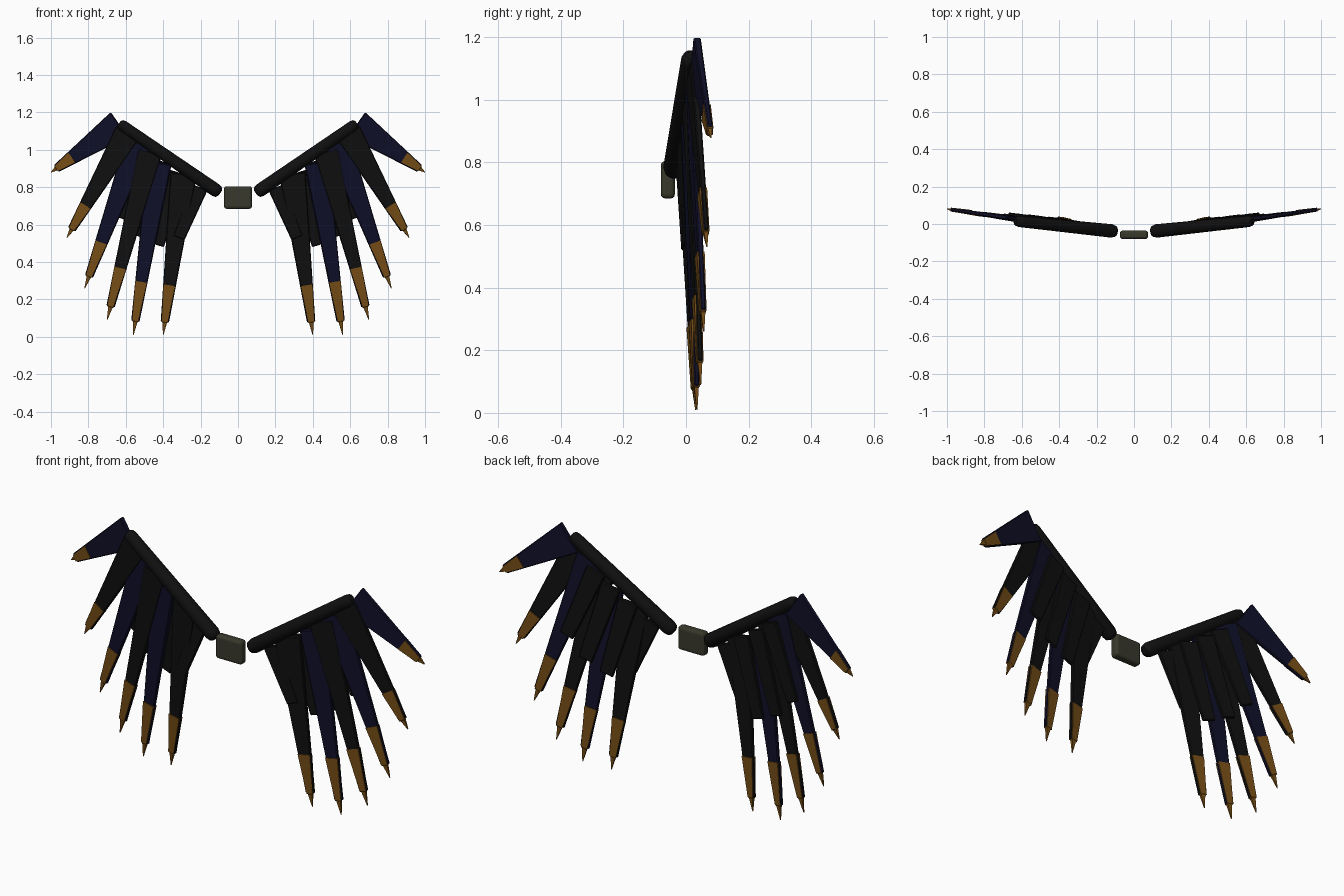
import bpy, bmesh
from mathutils import Vector

cube = bpy.data.objects.get("Cube")
if cube:
    bpy.data.objects.remove(cube, do_unlink=True)


def material(name, rgb):
    m = bpy.data.materials.new(name)
    m.use_nodes = True
    m.diffuse_color = (*rgb, 1)
    m.node_tree.nodes["Principled BSDF"].inputs["Base Color"].default_value = (*rgb, 1)
    return m


BLACK = material("black", (0.005, 0.005, 0.005))
BLUE = material("midnight blue", (0.005, 0.005, 0.022))
GOLD = material("dark gold", (0.18, 0.075, 0.008))
OLIVE = material("olive grey", (0.04, 0.04, 0.025))


def finish(bm, name, mat, bevel=0, segments=1):
    bmesh.ops.recalc_face_normals(bm, faces=bm.faces)
    me = bpy.data.meshes.new(name)
    bm.to_mesh(me)
    bm.free()
    me.materials.append(mat)
    ob = bpy.data.objects.new(name, me)
    bpy.context.collection.objects.link(ob)
    if bevel:
        b = ob.modifiers.new("bevel", "BEVEL")
        b.width, b.segments = bevel, segments
    return ob


def blade(name, root, tip, sections, mat, bevel=0):
    """Loft rectangular (fraction, width, thickness) sections from root to tip."""
    root, tip = Vector(root), Vector(tip)
    axis = tip - root
    side = axis.cross(Vector((-0.12, 1, 0))).normalized()
    normal = side.cross(axis).normalized()
    bm = bmesh.new()
    rings = []
    for f, w, t in sections:
        c = root + axis * f
        rings.append([bm.verts.new(c + side * (w / 2 * a) + normal * (t / 2 * b))
                      for a, b in ((-1, -1), (1, -1), (1, 1), (-1, 1))])
    for p, q in zip(rings, rings[1:]):
        for i in range(4):
            j = (i + 1) % 4
            bm.faces.new((p[i], p[j], q[j], q[i]))
    bm.faces.new(rings[0])
    bm.faces.new(rings[-1])
    return finish(bm, name, mat, bevel)


def rod(name, a, b, ra, rb, mat):
    """Tapered rod with rounded ends."""
    a, b = Vector(a), Vector(b)
    bm = bmesh.new()
    rot = (b - a).to_track_quat('Z', 'Y')
    ends = ((-1, 0.5), (-0.7, 0.85), (0, 1))
    rings = []
    profile = [(a, ra, h, k) for h, k in ends] + [(b, rb, -h, k) for h, k in reversed(ends)]
    for c, r, h, k in profile:
        circle = bmesh.ops.create_circle(bm, segments=16, radius=r * k)["verts"]
        for v in circle:
            v.co = rot @ (v.co + Vector((0, 0, h * r * 0.8))) + c
        rings.append(circle)
    for p, q in zip(rings, rings[1:]):
        for i in range(16):
            j = (i + 1) % 16
            bm.faces.new((p[i], p[j], q[j], q[i]))
    bm.faces.new(rings[0])
    bm.faces.new(rings[-1])
    for f in bm.faces:
        f.smooth = len(f.verts) == 4
    return finish(bm, name, mat)


# Centre block
bm = bmesh.new()
bmesh.ops.create_cube(bm, size=1)
for v in bm.verts:
    v.co = Vector((v.co.x * 0.15, v.co.y * 0.045 - 0.058, v.co.z * 0.12 + 0.745))
finish(bm, "centre_block", OLIVE, 0.014, 3)

# Long feathers: root, tip, root width, colour
FEATHERS = [
    ((0.29, -0.012, 0.87), (0.40, 0.031, 0.01), 0.14, BLACK),
    ((0.42, 0.003, 0.93), (0.56, 0.035, 0.01), 0.13, BLUE),
    ((0.47, 0.006, 0.99), (0.70, 0.047, 0.09), 0.13, BLACK),
    ((0.53, 0.014, 1.05), (0.82, 0.057, 0.26), 0.14, BLUE),
    ((0.59, 0.018, 1.09), (0.915, 0.067, 0.53), 0.14, BLACK),
    ((0.635, 0.03, 1.135), (1.0, 0.08, 0.88), 0.16, BLUE),
]
# Short rear feathers: root, tip, width
COVERTS = [
    ((0.205, -0.018, 0.80), (0.315, -0.004, 0.53), 0.09),
    ((0.32, 0.008, 0.88), (0.43, 0.028, 0.49), 0.10),
    ((0.41, 0.018, 0.94), (0.54, 0.040, 0.54), 0.10),
    ((0.49, 0.026, 1.00), (0.64, 0.050, 0.64), 0.10),
]

for label, s in (("left", 1), ("right", -1)):
    def mir(p):
        return Vector((p[0] * s, p[1], p[2]))

    rod(label + "_wing_arm", mir((0.12, -0.037, 0.785)), mir((0.615, 0.014, 1.128)),
        0.036, 0.03, BLACK)
    for i, (root, tip, w, mat) in enumerate(FEATHERS, 1):
        parts = [("feather", [(0, w, 0.024), (0.92, 0.044, 0.016)], mat),
                 ("feather_tip", [(0.69, 0.064, 0.025), (0.92, 0.032, 0.021),
                                  (0.925, 0.022, 0.014), (1, 0.003, 0.003)], GOLD)]
        for part, sections, colour in parts:
            ob = blade(f"{label}_{part}_{i}", root, tip, sections, colour,
                       0.004 if part == "feather" else 0)
            for v in ob.data.vertices:
                v.co.x *= s
            if s < 0:
                ob.data.flip_normals()
    for i, (root, tip, w) in enumerate(COVERTS, 1):
        ob = blade(f"{label}_covert_{i}", root, tip, [(0, w, 0.02), (1, w * 0.7, 0.016)],
                   BLACK, 0.004)
        for v in ob.data.vertices:
            v.co.x *= s
        if s < 0:
            ob.data.flip_normals()
